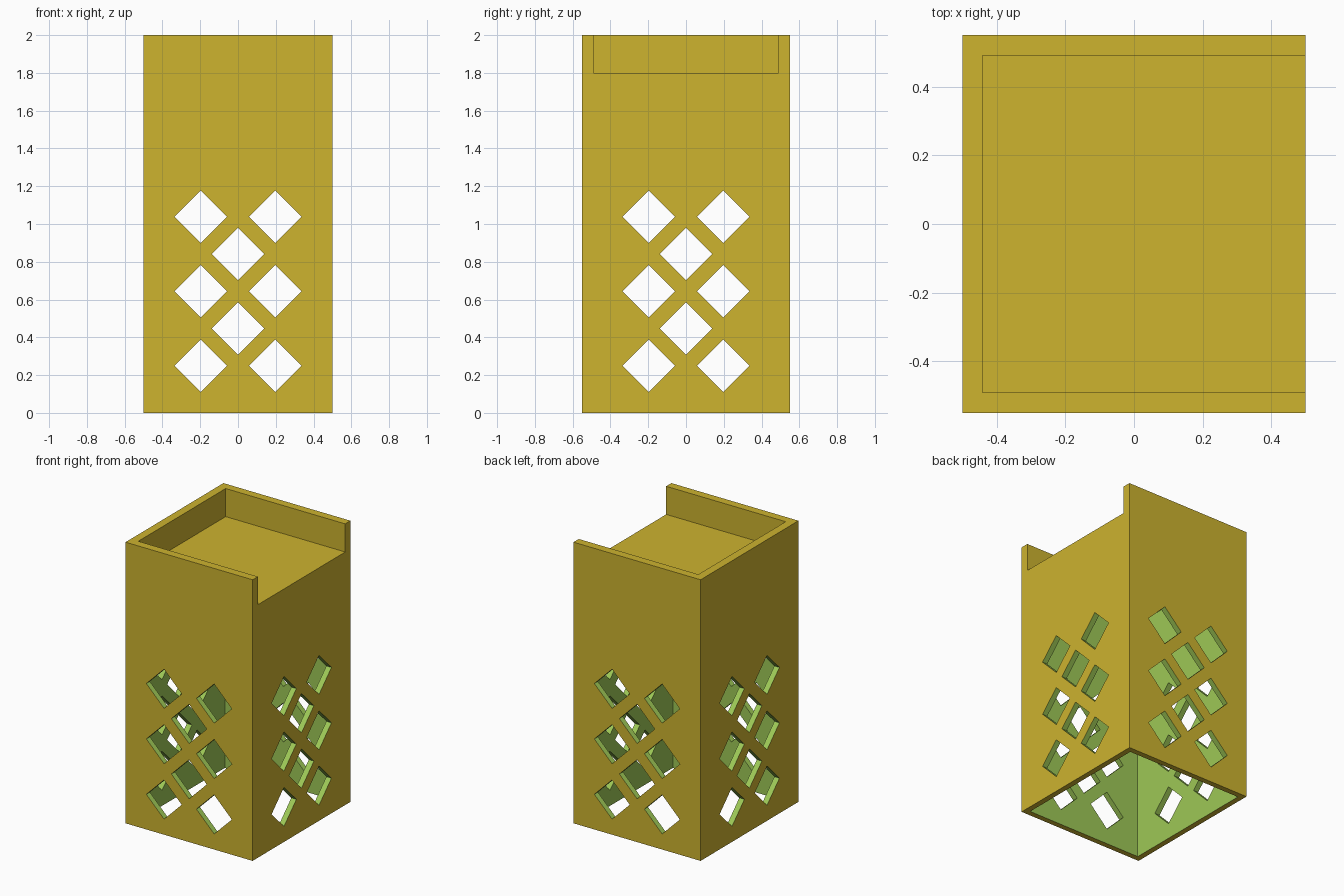
import bpy, bmesh, math
from mathutils import Matrix, Vector

if "Cube" in bpy.data.objects:
    bpy.data.objects.remove(bpy.data.objects["Cube"])

W, D, H = 1.0, 1.1, 2.0          # overall size
TRAY_WALL, TRAY_Z = 0.059, 1.80  # rim of the open tray on top
WALL, CEILING = 0.04, 1.76       # hollow lower body
STEP, SIDE, FIRST_Z = 0.197, 0.197, 0.25  # diamond lattice


def material(name, rgb):
    mat = bpy.data.materials.new(name)
    mat.diffuse_color = (*[(c / 255 / 1.0 + 0.055) ** 2.4 / 1.055 ** 2.4 for c in rgb], 1)
    mat.use_nodes = True
    mat.node_tree.nodes["Principled BSDF"].inputs["Base Color"].default_value = mat.diffuse_color
    return mat


def add_box(bm, lo, hi):
    lo, hi = Vector(lo), Vector(hi)
    bmesh.ops.create_cube(bm, size=1, matrix=Matrix.Translation((lo + hi) / 2)
                          @ Matrix.Diagonal((*(hi - lo), 1)))


def make_object(name, bm):
    mesh = bpy.data.meshes.new(name)
    bm.to_mesh(mesh)
    bm.free()
    obj = bpy.data.objects.new(name, mesh)
    bpy.context.collection.objects.link(obj)
    return obj


def box(name, lo, hi):
    bm = bmesh.new()
    add_box(bm, lo, hi)
    return make_object(name, bm)


def lattice(name, turn):
    """Diamond bars through two opposite walls: alternating rows of two and one."""
    bm = bmesh.new()
    for row in range(5):
        for x in ((-STEP, STEP) if row % 2 == 0 else (0,)):
            bmesh.ops.create_cube(
                bm, size=1,
                matrix=Matrix.Rotation(turn, 4, 'Z')
                @ Matrix.Translation((x, 0, FIRST_Z + row * STEP))
                @ Matrix.Rotation(math.pi / 4, 4, 'Y')
                @ Matrix.Diagonal((SIDE, 2, SIDE, 1)))
    return make_object(name, bm)


# Solid body and the volumes removed from it
body = box("box_body", (-W/2, -D/2, 0), (W/2, D/2, H))
cutters = [
    box("tray_cutter", (-W/2 + TRAY_WALL, -D/2 + TRAY_WALL, TRAY_Z),
        (W/2 + 0.2, D/2 - TRAY_WALL, H + 0.2)),
    box("cavity_cutter", (-W/2 + WALL, -D/2 + WALL, -0.2),
        (W/2 - WALL, D/2 - WALL, CEILING)),
    lattice("front_back_hole_cutter", 0),
    lattice("side_hole_cutter", math.pi / 2),
]
for cutter in cutters:
    mod = body.modifiers.new(cutter.name, 'BOOLEAN')
    mod.operation, mod.solver, mod.object = 'DIFFERENCE', 'EXACT', cutter
    cutter.hide_render = True

# Apply the cuts
bpy.context.view_layer.update()
graph = bpy.context.evaluated_depsgraph_get()
mesh = bpy.data.meshes.new_from_object(body.evaluated_get(graph))
body.modifiers.clear()
body.data = mesh
for cutter in cutters:
    bpy.data.objects.remove(cutter)

# Yellow outside and tray, green inside and in the holes
mesh.materials.clear()
mesh.materials.append(material("mustard_yellow", (205, 179, 47)))
mesh.materials.append(material("leaf_green", (157, 200, 86)))
for face in mesh.polygons:
    pts = [mesh.vertices[i].co for i in face.vertices]
    outer = any(all(abs(p[a] - v) < 1e-4 for p in pts)
                for a, v in ((0, -W/2), (0, W/2), (1, -D/2), (1, D/2), (2, 0)))
    tray = all(p.z > TRAY_Z - 1e-3 for p in pts)
    face.material_index = 0 if outer or tray else 1
    face.use_smooth = False
